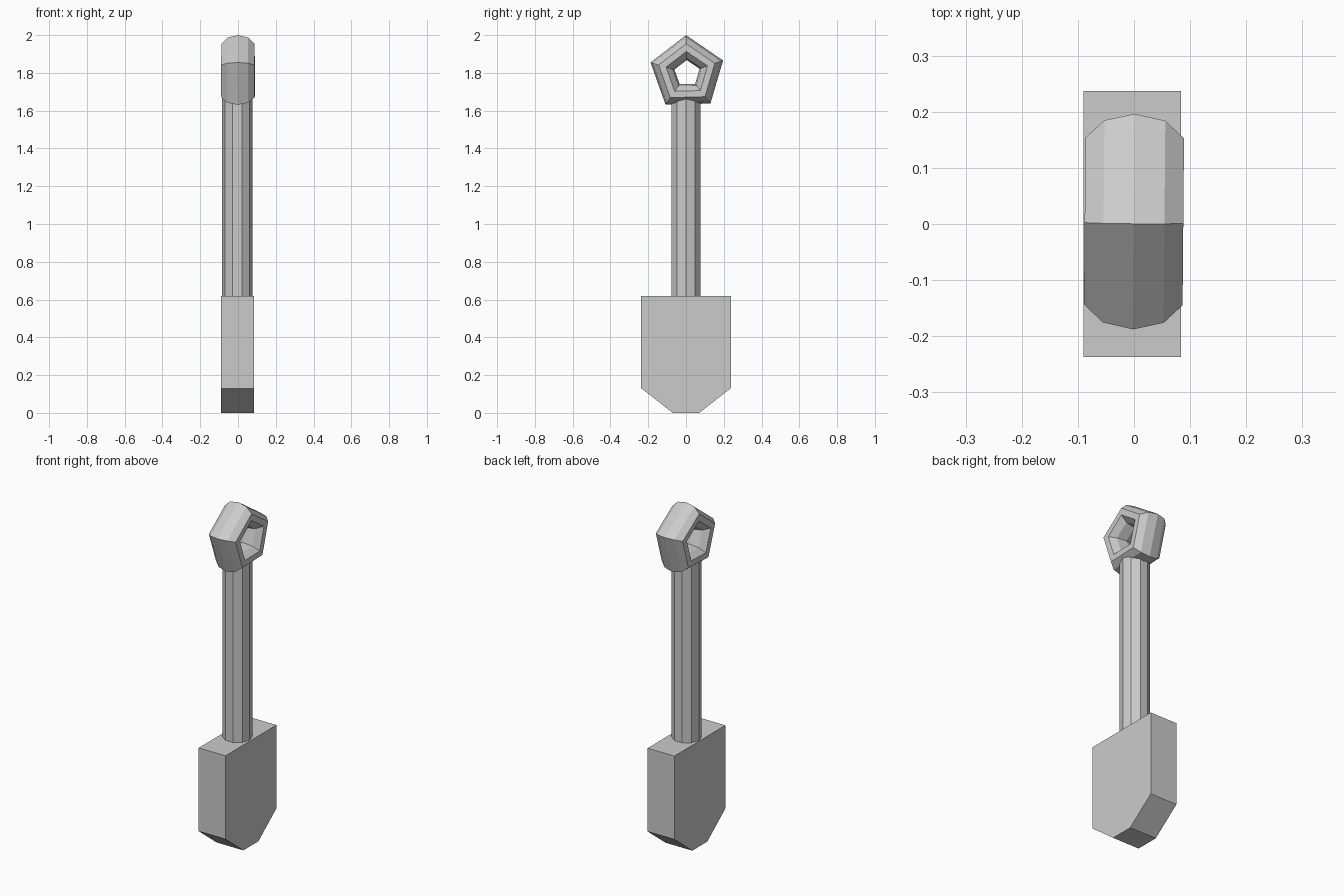
import bpy, bmesh
from math import radians
from mathutils import Matrix

if "Cube" in bpy.data.objects:
    bpy.data.objects.remove(bpy.data.objects["Cube"])

# Blade: pointed-bottom profile in the y/z plane, extruded along x
half = [(0.07, 0.0), (0.237, 0.13), (0.237, 0.62)]
profile = half + [(-y, z) for y, z in reversed(half)]
bm = bmesh.new()
face = bm.faces.new([bm.verts.new((-0.09, y, z)) for y, z in profile])
ext = bmesh.ops.extrude_face_region(bm, geom=[face])
top = [g for g in ext["geom"] if isinstance(g, bmesh.types.BMVert)]
bmesh.ops.translate(bm, vec=(0.174, 0, 0), verts=top)
bmesh.ops.recalc_face_normals(bm, faces=bm.faces)
mesh = bpy.data.meshes.new("blade")
bm.to_mesh(mesh)
bm.free()
bpy.context.collection.objects.link(bpy.data.objects.new("blade", mesh))

# Shaft: ten-sided pole with corners on the x axis
z0, z1 = 0.60, 1.70
bpy.ops.mesh.primitive_cylinder_add(vertices=10, radius=0.08, depth=z1 - z0)
shaft = bpy.context.object
shaft.name = "shaft"
shaft.data.transform(Matrix.Rotation(radians(90), 4, 'Z'))
shaft.location = (-0.004, 0, (z0 + z1) / 2)

# Grip: five-sided ring, stretched along its axis, slightly tilted
bpy.ops.mesh.primitive_torus_add(major_segments=5, minor_segments=10,
                                 major_radius=0.136, minor_radius=0.066)
grip = bpy.context.object
grip.name = "ring_grip"
grip.data.transform(Matrix.Rotation(radians(-0.5), 4, 'Z')
                    @ Matrix.Rotation(radians(1.6), 4, 'X')
                    @ Matrix.Rotation(radians(-90), 4, 'Y')
                    @ Matrix.Diagonal((1, 1, 1.4, 1)))
grip.location = (0, 0.006, 1.798)

for ob in (shaft, grip):
    ob.data.shade_flat()
